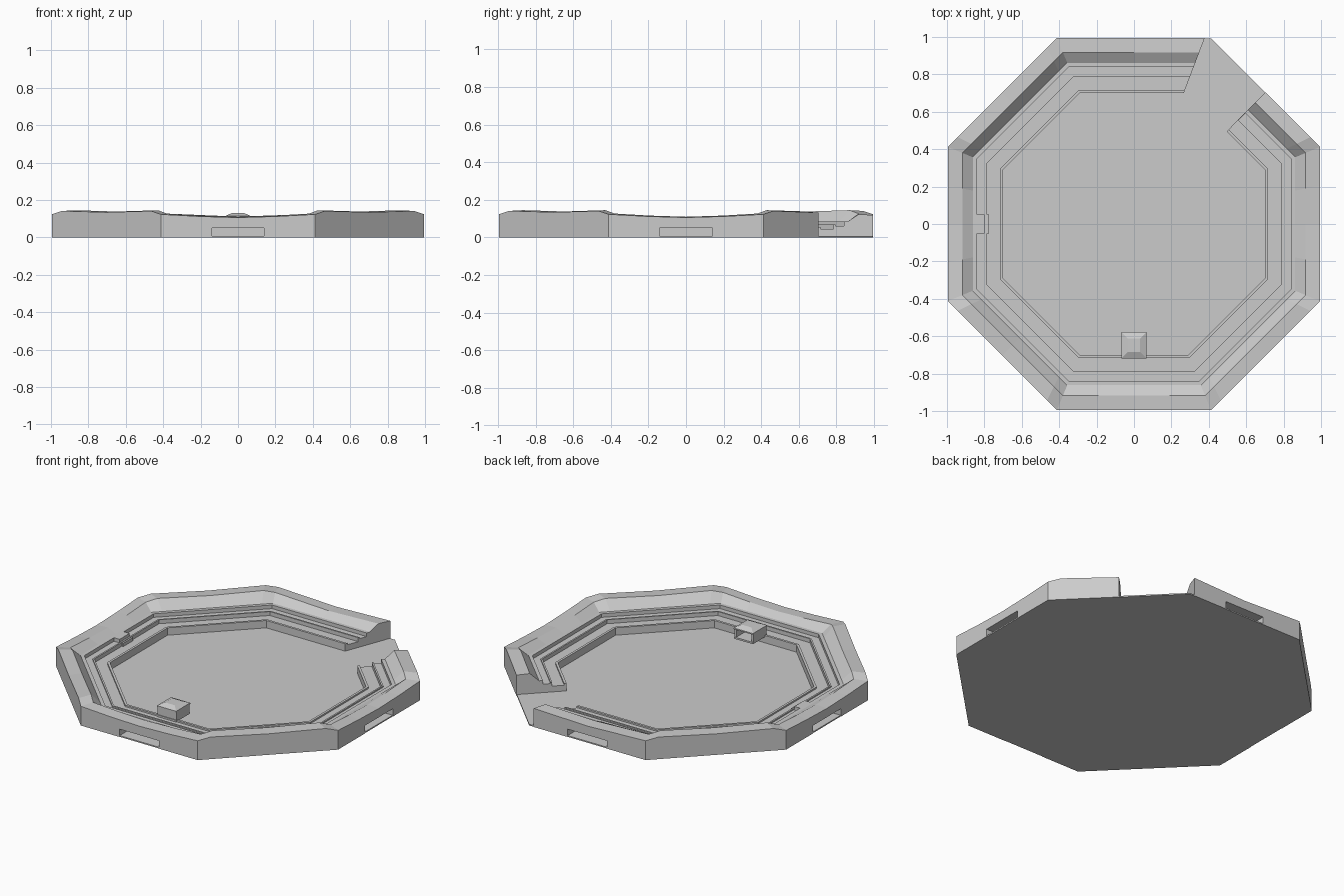
import bpy, bmesh, math

if "Cube" in bpy.data.objects:
    bpy.data.objects.remove(bpy.data.objects["Cube"])

T = math.tan(math.pi / 8)


def link_mesh(name, bm):
    bmesh.ops.recalc_face_normals(bm, faces=bm.faces[:])
    me = bpy.data.meshes.new(name)
    bm.to_mesh(me)
    bm.free()
    ob = bpy.data.objects.new(name, me)
    bpy.context.collection.objects.link(ob)
    return ob


def box(name, x0, x1, y0, y1, z0, z1, inset=0.0, angle=0.0):
    """Box with an optional narrower top, turned about the arena centre."""
    c, s = math.cos(angle), math.sin(angle)
    bm = bmesh.new()
    rings = []
    for z, i in ((z0, 0), (z1, inset)):
        pts = [(x0 + i, y0 + i), (x1 - i, y0 + i), (x1 - i, y1 - i), (x0 + i, y1 - i)]
        rings.append([bm.verts.new((c * x - s * y, s * x + c * y, z)) for x, y in pts])
    lo, hi = rings
    bm.faces.new(lo[::-1])
    bm.faces.new(hi)
    for i in range(4):
        j = (i + 1) % 4
        bm.faces.new((lo[i], lo[j], hi[j], hi[i]))
    return link_mesh(name, bm)


# stations round a unit-apothem octagon: side, offset along side (-1..1), rim height
stations = [(2, -0.38 / T, 0.119), (2, 0, 0.107)]
for side in range(3, 10):
    cardinal = side % 2 == 0
    stations.append((side, -1, 0.123))
    if cardinal:
        stations += [(side, -0.5, 0.112), (side, 0, 0.106), (side, 0.5, 0.112)]
    elif side < 9:
        stations += [(side, -0.82, 0.141), (side, 0, 0.134), (side, 0.82, 0.141)]
    else:
        stations += [(side, -0.82, 0.141), (side, 0, 0.132)]   # broken end at the gap

# stepped cross-section (apothem, height); None follows the rim height
profile = [(0.70, 0.0), (0.70, 0.055), (0.715, 0.055), (0.715, 0.045),
           (0.785, 0.045), (0.785, 0.070), (0.795, 0.070), (0.795, 0.062),
           (0.84, 0.062), (0.84, 0.085), (0.862, 0.085),
           (0.917, None), (0.995, None), (0.995, 0.0)]

# terraced stands with one open gap
bm = bmesh.new()
rows = []
for side, t, rim in stations:
    a = side * math.pi / 4
    ux, uy = math.cos(a) - math.sin(a) * t * T, math.sin(a) + math.cos(a) * t * T
    row = []
    for r, z in profile:
        if z is None:
            z = rim + (0.004 if r < 0.95 else 0)
        row.append(bm.verts.new((ux * r, uy * r, z)))
    rows.append(row)
n = len(profile)
for p, q in zip(rows, rows[1:]):
    for i in range(n):
        j = (i + 1) % n
        bm.faces.new((p[i], p[j], q[j], q[i]))
bm.faces.new(rows[0])
bm.faces.new(rows[-1][::-1])
stands = link_mesh("terraced_stands", bm)

# gate recesses in the four main sides
for k in range(4):
    cut = box("gate_cutter", -0.14, 0.14, -1.1, -0.90, -0.02, 0.05, angle=k * math.pi / 2)
    cut.hide_render = True
    mod = stands.modifiers.new("gate", 'BOOLEAN')
    mod.operation = 'DIFFERENCE'
    mod.solver = 'EXACT'
    mod.object = cut
    bpy.context.view_layer.objects.active = stands
    bpy.ops.object.modifier_apply(modifier=mod.name)
    bpy.data.objects.remove(cut)

# arena floor slab
bm = bmesh.new()
rings = []
for z in (0.0, 0.008):
    R = 0.993 / math.cos(math.pi / 8)
    rings.append([bm.verts.new((R * math.cos((i + .5) * math.pi / 4),
                                R * math.sin((i + .5) * math.pi / 4), z)) for i in range(8)])
bm.faces.new(rings[0][::-1])
bm.faces.new(rings[1])
for i in range(8):
    j = (i + 1) % 8
    bm.faces.new((rings[0][i], rings[0][j], rings[1][j], rings[1][i]))
link_mesh("arena_floor", bm)

# viewing box at the front: floor, side walls, back, hipped roof
box("box_floor", -0.066, 0.066, -0.72, -0.58, 0.045, 0.056)
for s in (-1, 1):
    box("box_side_wall", s * 0.06 - 0.006, s * 0.06 + 0.006, -0.715, -0.585, 0.056, 0.108)
box("box_back_wall", -0.06, 0.06, -0.715, -0.705, 0.056, 0.108)
box("box_roof_slab", -0.068, 0.068, -0.72, -0.578, 0.106, 0.114)
box("box_roof", -0.068, 0.068, -0.72, -0.578, 0.114, 0.130, inset=0.035)

# small stair block in the west stand
box("stair_lower", -0.80, -0.775, -0.05, 0.05, 0.04, 0.066)
box("stair_upper", -0.87, -0.80, -0.05, 0.05, 0.05, 0.085)
